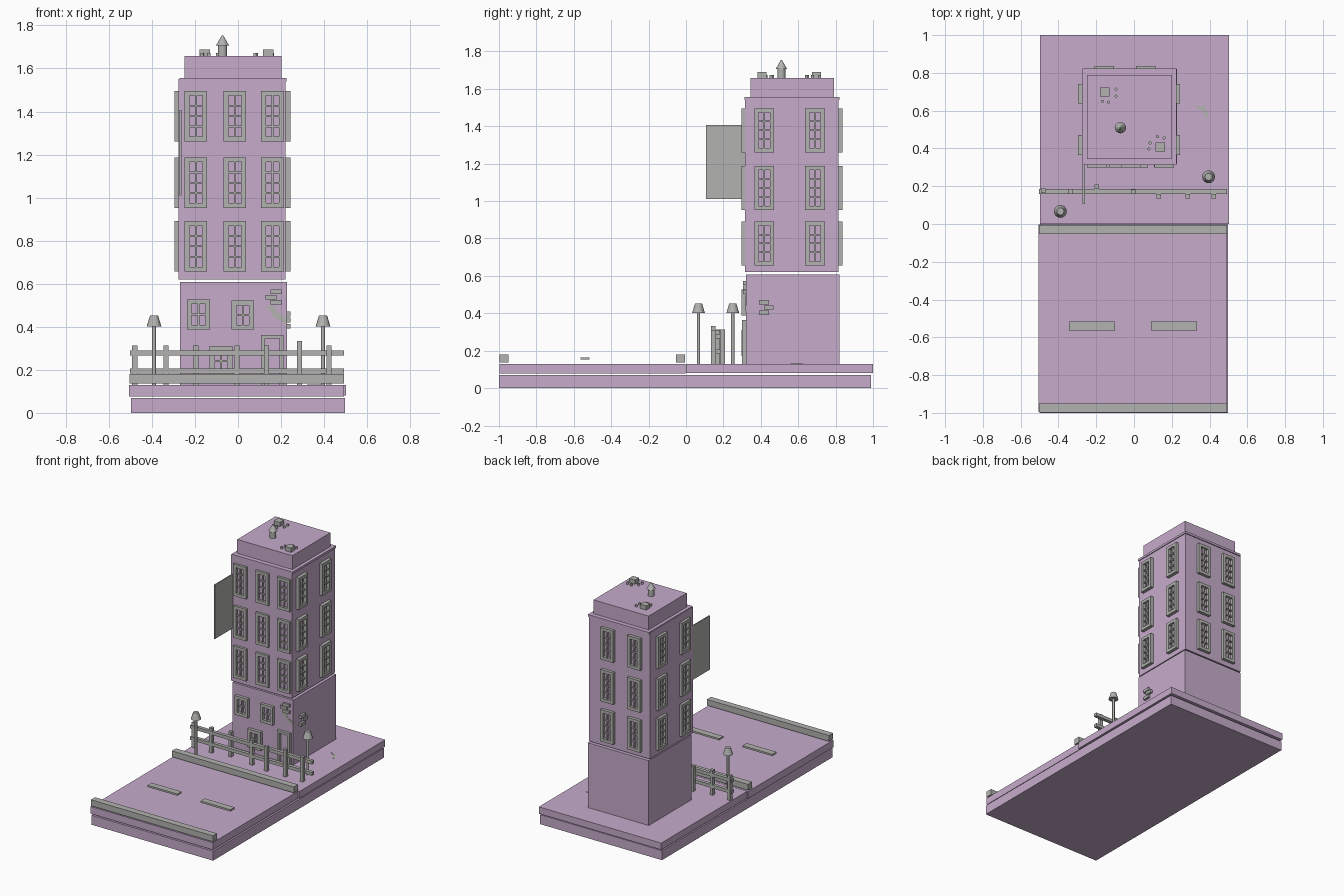
import bpy, bmesh
from mathutils import Matrix, Vector

if "Cube" in bpy.data.objects:
    bpy.data.objects.remove(bpy.data.objects["Cube"])


def material(name, rgb):
    m = bpy.data.materials.new(name)
    m.diffuse_color = (*rgb, 1)
    m.use_nodes = True
    m.node_tree.nodes["Principled BSDF"].inputs["Base Color"].default_value = m.diffuse_color
    return m


MAUVE = material("mauve", (0.57, 0.41, 0.60))
GREY = material("grey", (0.445, 0.445, 0.435))


def finish(name, bm, mat):
    me = bpy.data.meshes.new(name)
    bm.to_mesh(me)
    bm.free()
    me.materials.append(mat)
    ob = bpy.data.objects.new(name, me)
    bpy.context.collection.objects.link(ob)
    return ob


def add_box(bm, x0, x1, y0, y1, z0, z1):
    size = Matrix.Diagonal((abs(x1 - x0), abs(y1 - y0), abs(z1 - z0), 1))
    mid = Matrix.Translation(((x0 + x1) / 2, (y0 + y1) / 2, (z0 + z1) / 2))
    bmesh.ops.create_cube(bm, size=1, matrix=mid @ size)


def boxes(name, mat, *dims):
    bm = bmesh.new()
    for d in dims:
        add_box(bm, *d)
    return finish(name, bm, mat)


def add_cone(bm, x, y, z0, z1, r0, r1, sides=16):
    bmesh.ops.create_cone(bm, cap_ends=True, segments=sides, radius1=r0, radius2=r1,
                          depth=z1 - z0, matrix=Matrix.Translation((x, y, (z0 + z1) / 2)))


def smooth(ob):
    bpy.ops.object.select_all(action='DESELECT')
    ob.select_set(True)
    bpy.context.view_layer.objects.active = ob
    bpy.ops.object.shade_smooth_by_angle()


# Base slabs
boxes("base_slab", MAUVE, (-0.497, 0.497, -1.0, 0.99, 0, 0.07))
boxes("road", MAUVE, (-0.506, 0.492, -0.996, -0.002, 0.077, 0.13))
boxes("pavement", MAUVE, (-0.498, 0.502, 0.0, 1.0, 0.08, 0.13))

# Road curbs and lane dashes
boxes("curbs", GREY, *[(-0.503, 0.493, y, y + 0.048, 0.137, 0.181) for y in (-0.997, -0.053)])
boxes("lane_dashes", GREY, *[(x, x + 0.243, -0.563, -0.515, 0.152, 0.165) for x in (-0.344, 0.09)])

# Tower
boxes("ground_floor", MAUVE, (-0.27, 0.227, 0.32, 0.82, 0.13, 0.608))
boxes("upper_floors", MAUVE, (-0.276, 0.22, 0.315, 0.815, 0.62, 1.552))
boxes("cornice", MAUVE, (-0.272, 0.226, 0.312, 0.822, 1.54, 1.556))
boxes("roof_block", MAUVE, (-0.248, 0.202, 0.345, 0.79, 1.556, 1.658))


def facade_box(bm, side, u0, u1, z0, z1, d):
    """Box lying on one tower wall, standing out by d."""
    if side == "front":
        add_box(bm, u0, u1, 0.32 - d, 0.322, z0, z1)
    elif side == "back":
        add_box(bm, u0, u1, 0.812, 0.815 + d, z0, z1)
    elif side == "right":
        add_box(bm, 0.217, 0.222 + d, u0, u1, z0, z1)
    else:
        add_box(bm, -0.274 - d, -0.272, u0, u1, z0, z1)


def add_window(bm, side, u0, u1, z0, z1, cols, rows, b=0.022, d=0.022):
    """Open frame with thinner glazing bars."""
    facade_box(bm, side, u0, u0 + b, z0, z1, d)
    facade_box(bm, side, u1 - b, u1, z0, z1, d)
    facade_box(bm, side, u0 + b, u1 - b, z0, z0 + b, d)
    facade_box(bm, side, u0 + b, u1 - b, z1 - b, z1, d)
    iu, iw = u0 + b, u1 - u0 - 2 * b
    iz, ih = z0 + b, z1 - z0 - 2 * b
    for i in range(1, cols):
        c = iu + iw * i / cols
        facade_box(bm, side, c - 0.004, c + 0.004, iz, iz + ih, d * 0.7)
    for i in range(1, rows):
        c = iz + ih * i / rows
        facade_box(bm, side, iu, iu + iw, c - 0.004, c + 0.004, d * 0.7)


# Upper windows: three rows on every side
columns = {"front": (-0.248, -0.067, 0.108), "back": (-0.21, 0.01),
           "right": (0.365, 0.637), "left": (0.365, 0.637)}
for side, starts in columns.items():
    bm = bmesh.new()
    for z in (0.656, 0.952, 1.261):
        for u in starts:
            add_window(bm, side, u, u + 0.105, z, z + 0.235, 2, 4)
    finish(side + "_windows", bm, GREY)

# Ground floor windows and door frame
bm = bmesh.new()
add_window(bm, "front", -0.237, -0.13, 0.387, 0.527, 2, 2)
add_window(bm, "front", -0.03, 0.074, 0.387, 0.522, 2, 2)
add_window(bm, "front", -0.132, -0.026, 0.172, 0.31, 2, 2)
finish("ground_windows", bm, GREY)
boxes("door_frame", GREY, (0.107, 0.126, 0.30, 0.322, 0.13, 0.363),
      (0.192, 0.212, 0.30, 0.322, 0.13, 0.363), (0.126, 0.192, 0.30, 0.322, 0.345, 0.363))

# Exposed bricks near the front right corner
bm = bmesh.new()
for u, z in ((0.151, 0.552), (0.128, 0.527), (0.151, 0.503)):
    facade_box(bm, "front", u, u + 0.052, z, z + 0.021, 0.014)
for u, z in ((0.39, 0.448), (0.416, 0.42), (0.39, 0.392)):
    facade_box(bm, "right", u, u + 0.053, z, z + 0.022, 0.022)
finish("bricks", bm, GREY)


# Thin worn patches on the wall and pavement
def patch(name, points, push):
    bm = bmesh.new()
    face = bm.faces.new([bm.verts.new(p) for p in points])
    out = bmesh.ops.extrude_face_region(bm, geom=[face])
    bmesh.ops.translate(bm, vec=Vector(push),
                        verts=[v for v in out["geom"] if isinstance(v, bmesh.types.BMVert)])
    bmesh.ops.recalc_face_normals(bm, faces=bm.faces)
    finish(name, bm, GREY)


patch("wall_patch", [(x, 0.32, z) for x, z in
      ((0.13, 0.50), (0.16, 0.45), (0.225, 0.41), (0.225, 0.44), (0.18, 0.47), (0.17, 0.50))],
      (0, -0.002, 0))
patch("pavement_patch", [(x, y, 0.13) for x, y in
      ((0.32, 0.625), (0.38, 0.625), (0.395, 0.56), (0.38, 0.56), (0.36, 0.60))], (0, 0, 0.002))

# Hanging panel off the left front corner
boxes("side_panel", GREY, (-0.272, -0.263, 0.107, 0.318, 1.01, 1.408))

# Fence: two rails and uneven posts
fence = [(-0.502, 0.493, 0.159, 0.184, z, z + 0.024) for z in (0.182, 0.266)]
for x, y, top in ((-0.48, 0.175, 0.314), (-0.335, 0.172, 0.314), (-0.196, 0.196, 0.314),
                  (-0.004, 0.17, 0.312), (0.132, 0.146, 0.312), (0.285, 0.146, 0.333),
                  (0.423, 0.146, 0.312)):
    fence.append((x - 0.012, x + 0.012, y - 0.012, y + 0.012, 0.13, top))
boxes("fence", GREY, *fence)

# Street lamps
for name, x, y in (("left_lamp", -0.39, 0.067), ("right_lamp", 0.395, 0.25)):
    bm = bmesh.new()
    add_cone(bm, x, y, 0.13, 0.405, 0.009, 0.009)
    add_cone(bm, x, y, 0.402, 0.452, 0.034, 0.019)
    smooth(finish(name, bm, GREY))

# Rooftop turret
bm = bmesh.new()
add_cone(bm, -0.072, 0.51, 1.656, 1.708, 0.022, 0.022)
add_cone(bm, -0.072, 0.51, 1.707, 1.754, 0.03, 0.003)
smooth(finish("roof_turret", bm, GREY))

# Rooftop tables and stools
boxes("roof_tables", GREY, *[(x - 0.025, x + 0.025, y - 0.024, y + 0.024, 1.656, 1.689)
                             for x, y in ((-0.155, 0.698), (0.14, 0.407))])
bm = bmesh.new()
for x, y in ((-0.095, 0.714), (-0.095, 0.677), (-0.167, 0.65), (-0.135, 0.645),
             (0.124, 0.463), (0.159, 0.455), (0.085, 0.429), (0.079, 0.397)):
    add_cone(bm, x, y, 1.656, 1.673, 0.008, 0.008, 12)
finish("roof_stools", bm, GREY)
